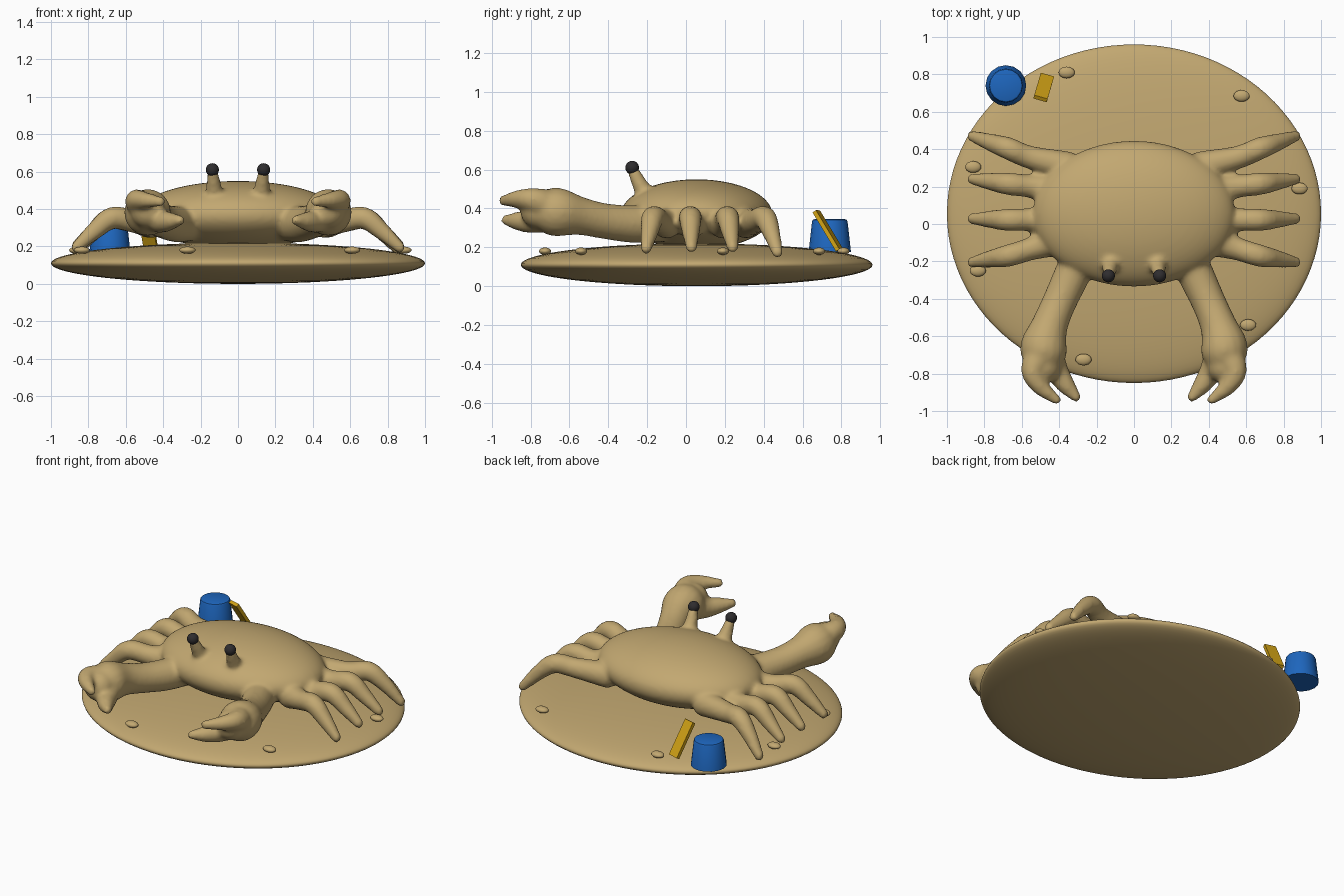
import bpy, bmesh, math
from mathutils import Vector, Matrix

if "Cube" in bpy.data.objects:
    bpy.data.objects.remove(bpy.data.objects["Cube"])


def material(name, rgb):
    m = bpy.data.materials.new(name)
    m.diffuse_color = (*rgb, 1)
    m.use_nodes = True
    m.node_tree.nodes["Principled BSDF"].inputs["Base Color"].default_value = m.diffuse_color
    return m


SAND = material("sand", (0.54, 0.39, 0.165))
BLACK = material("eye black", (0.028, 0.026, 0.028))
BLUE = material("bucket blue", (0.013, 0.135, 0.52))
YELLOW = material("spade yellow", (0.65, 0.37, 0.008))


def finish(bm, name, mat, smooth=True):
    me = bpy.data.meshes.new(name)
    bm.to_mesh(me)
    bm.free()
    me.materials.append(mat)
    for p in me.polygons:
        p.use_smooth = smooth
    ob = bpy.data.objects.new(name, me)
    bpy.context.collection.objects.link(ob)
    return ob


def ball(bm, c, r, u=20, v=12):
    mx = Matrix.Translation(c) @ Matrix.Diagonal((*r, 1))
    bmesh.ops.create_uvsphere(bm, u_segments=u, v_segments=v, radius=1, matrix=mx)


def limb(bm, pts, side, sides=16, steps=4):
    """Tapered tube along a smooth curve through (x, y, z, radius) points, with round ends."""
    k = [Vector((side * p[0], *p[1:])) for p in pts]
    k = [k[0] * 2 - k[1]] + k + [k[-1] * 2 - k[-2]]
    path = []
    for a, b, c, d in zip(k, k[1:], k[2:], k[3:]):
        for i in range(steps):
            t = i / steps
            path.append(0.5 * (2 * b + (c - a) * t + (2 * a - 5 * b + 4 * c - d) * t * t
                               + (3 * b - a - 3 * c + d) * t ** 3))
    path.append(k[-2])
    rings = []
    for i, p in enumerate(path):
        tan = (path[min(i + 1, len(path) - 1)] - path[max(i - 1, 0)]).to_3d().normalized()
        u = tan.cross((0, 0, 1)).normalized()
        w = u.cross(tan)
        rings.append([bm.verts.new(p.to_3d() + p.w * (math.cos(q) * u + math.sin(q) * w))
                      for q in (2 * math.pi * j / sides for j in range(sides))])
    for r, s in zip(rings, rings[1:]):
        for j in range(sides):
            n = (j + 1) % sides
            bm.faces.new((r[j], r[n], s[n], s[j]))
    bm.faces.new(rings[0][::-1])
    bm.faces.new(rings[-1])
    for p in (path[0], path[-1]):
        ball(bm, p.to_3d(), (p.w,) * 3, 16, 10)


# Sand mound under the crab
bm = bmesh.new()
ball(bm, (0, 0.055, 0.11), (1, 0.905, 0.11), 96, 40)
finish(bm, "sand_mound", SAND)

# Crab: shell, arms, claws, legs and eye stalks fused into one soft form
bm = bmesh.new()
ball(bm, (0, 0.055, 0.37), (0.54, 0.39, 0.18), 64, 32)
arm = [(0.27, -0.14, 0.325, 0.1), (0.335, -0.28, 0.32, 0.097),
       (0.40, -0.42, 0.335, 0.092), (0.45, -0.54, 0.36, 0.098),
       (0.48, -0.64, 0.378, 0.123), (0.483, -0.70, 0.385, 0.122),
       (0.483, -0.76, 0.39, 0.095)]
upper_finger = [(0.50, -0.70, 0.41, 0.09), (0.542, -0.79, 0.445, 0.062),
                (0.50, -0.87, 0.447, 0.046), (0.415, -0.94, 0.44, 0.027)]
lower_finger = [(0.46, -0.70, 0.36, 0.085), (0.41, -0.79, 0.335, 0.063),
                (0.365, -0.86, 0.335, 0.05), (0.31, -0.925, 0.34, 0.028)]
eye_stalk = [(0.12, -0.18, 0.44, 0.066), (0.127, -0.225, 0.50, 0.045),
             (0.135, -0.27, 0.59, 0.031)]
# Legs as (root x, root y, knee y, tip y, tip z)
legs = [(0.46, -0.10, -0.17, -0.205, 0.195), (0.48, 0.025, 0.022, 0.028, 0.20),
        (0.46, 0.19, 0.215, 0.24, 0.20), (0.36, 0.31, 0.405, 0.47, 0.175)]
for s in (-1, 1):
    for part in (arm, upper_finger, lower_finger, eye_stalk):
        limb(bm, part, s)
    for rx, ry, ky, ty, tz in legs:
        limb(bm, [(rx, ry, 0.325, 0.08), (0.56, ry * 0.5 + ky * 0.5, 0.335, 0.062),
                  (0.675, ky, 0.352, 0.06), (0.77, ky * 0.5 + ty * 0.5, 0.28, 0.047),
                  (0.865, ty, tz, 0.03)], s)
bmesh.ops.recalc_face_normals(bm, faces=bm.faces)
crab = finish(bm, "crab_body", SAND)
rm = crab.modifiers.new("fuse", 'REMESH')
rm.mode = 'VOXEL'
rm.voxel_size = 0.014
rm.use_smooth_shade = True
sm = crab.modifiers.new("soften", 'SMOOTH')
sm.factor = 0.5
sm.iterations = 6

# Eyes
for s, name in ((-1, "left_eye"), (1, "right_eye")):
    bm = bmesh.new()
    ball(bm, (s * 0.137, -0.277, 0.61), (0.035,) * 3, 24, 14)
    finish(bm, name, BLACK)

# Pebbles on the mound
for i, (x, y) in enumerate([(-0.36, 0.81), (0.575, 0.685), (0.885, 0.19), (0.61, -0.54),
                            (-0.27, -0.725), (-0.835, -0.25), (-0.86, 0.305)]):
    bm = bmesh.new()
    ball(bm, (x, y, 0.18), (0.043, 0.031, 0.019))
    finish(bm, f"pebble_{i + 1}", SAND)

# Upturned bucket
bm = bmesh.new()
bmesh.ops.create_cone(bm, cap_ends=True, segments=16, radius1=0.109, radius2=0.09, depth=0.17,
                      matrix=Matrix.Translation((-0.685, 0.74, 0.26)))
rim = [e for e in bm.edges if all(v.co.z > 0.3 for v in e.verts)]
bmesh.ops.bevel(bm, geom=rim, offset=0.012, segments=2, affect='EDGES', profile=0.5)
bucket = finish(bm, "bucket", BLUE)
bpy.context.view_layer.objects.active = bucket
bucket.select_set(True)
bpy.ops.object.shade_smooth_by_angle(angle=math.radians(35))

# Leaning spade plate
low, top = Vector((-0.465, 0.79, 0.185)), Vector((-0.5, 0.67, 0.385))
along = (top - low).normalized()
wide = Vector((0.97, -0.27, 0)).normalized()
thick = along.cross(wide).normalized()
wide = thick.cross(along)
mx = Matrix((wide * 0.074, along * (top - low).length, thick * 0.022)).transposed().to_4x4()
mx.translation = (low + top) / 2
bm = bmesh.new()
bmesh.ops.create_cube(bm, size=1, matrix=mx)
bmesh.ops.recalc_face_normals(bm, faces=bm.faces)
finish(bm, "spade", YELLOW, False)
